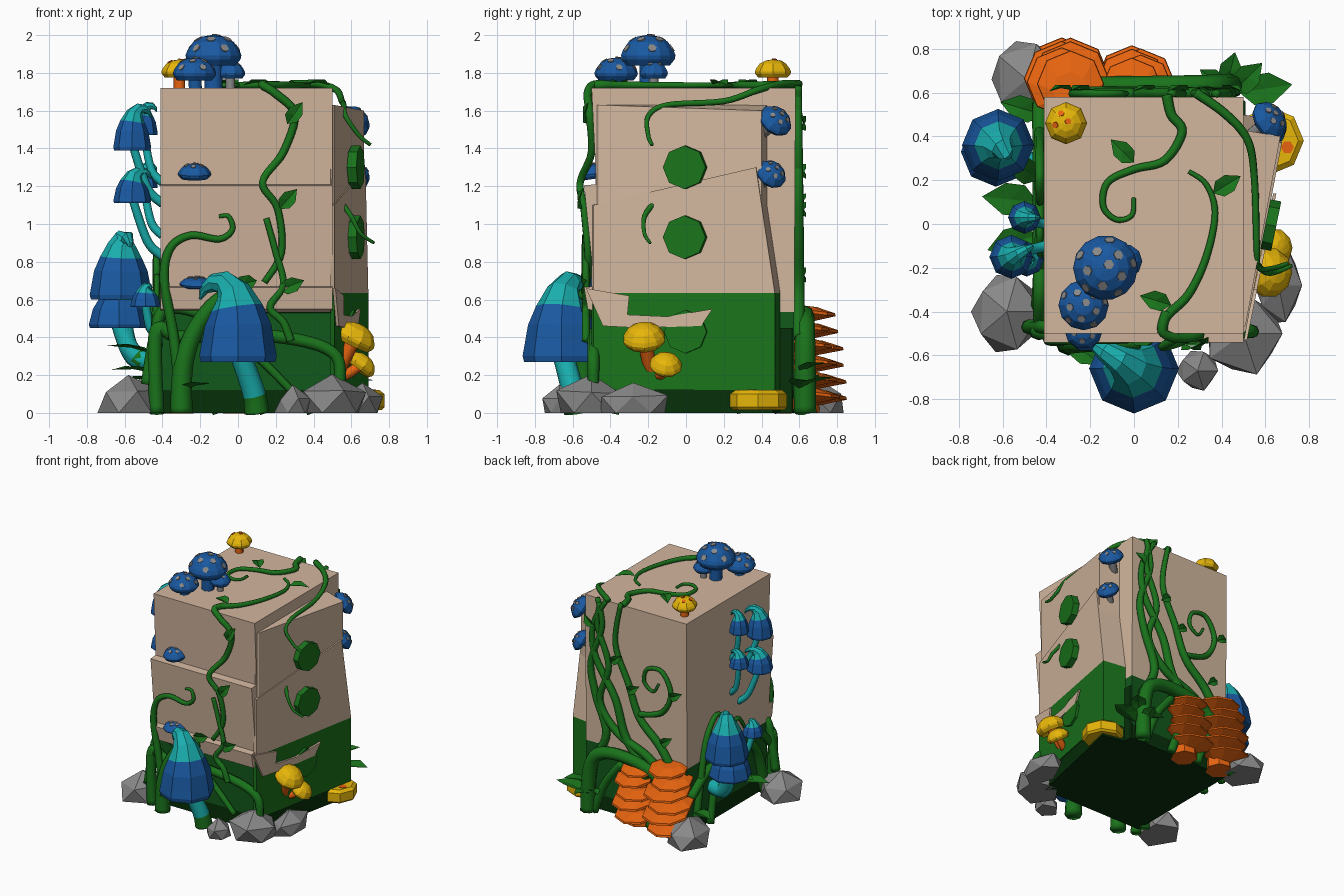
import bpy, bmesh, math, random
from mathutils import Vector as V
from mathutils.bvhtree import BVHTree

if "Cube" in bpy.data.objects:
    bpy.data.objects.remove(bpy.data.objects["Cube"])
random.seed(4)

COL = dict(beige=(.65, .475, .345), green=(.010, .17, .011), moss=(.006, .1, .011), dark_green=(.002, .03, .003),
           blue=(.010, .1, .36), teal=(.010, .42, .42), orange=(.82, .13, .005), yellow=(.8, .47, .003), grey=(.25, .25, .25))
MAT = {}
for k, c in COL.items():
    MAT[k] = bpy.data.materials.new(k)
    MAT[k].diffuse_color = (*c, 1)


def finish(bm, name, mats, smooth=False):
    bmesh.ops.recalc_face_normals(bm, faces=bm.faces)
    for f in bm.faces:
        f.smooth = smooth
    me = bpy.data.meshes.new(name)
    bm.to_mesh(me)
    bm.free()
    for m in mats:
        me.materials.append(MAT[m])
    ob = bpy.data.objects.new(name, me)
    bpy.context.collection.objects.link(ob)
    return ob


def sweep(name, rings, mats, idx=None, sides=8, axis=None, smooth=False, keep=False):
    """Rings of (point, radius) joined into a capped skin."""
    bm = bmesh.new()
    P = [V(p) for p, r in rings]
    prev, last = None, None
    for i, (p, r) in enumerate(rings):
        t = V(axis) if axis else P[min(i + 1, len(P) - 1)] - P[max(i - 1, 0)]
        t = t.normalized()
        u = last if last else (V((1, 0, 0)) if abs(t.x) < .9 else V((0, 1, 0)))
        u = (u - t * u.dot(t)).normalized()
        last = u
        w = t.cross(u)
        ring = [bm.verts.new(P[i] + (u * math.cos(a) + w * math.sin(a)) * max(r, .002))
                for a in (2 * math.pi * k / sides for k in range(sides))]
        if prev:
            for k in range(sides):
                f = bm.faces.new((prev[k], prev[(k + 1) % sides], ring[(k + 1) % sides], ring[k]))
                f.material_index = idx[i - 1] if idx else 0
        else:
            bm.faces.new(ring[::-1]).material_index = idx[0] if idx else 0
        prev = ring
    bm.faces.new(prev).material_index = idx[-1] if idx else 0
    bm.normal_update()
    tree = BVHTree.FromBMesh(bm) if keep else None
    finish(bm, name, mats, smooth)
    return tree


def spline(pts, n=6):
    pts = [V(p) for p in pts]
    q = [pts[0]] + pts + [pts[-1]]
    out = []
    for i in range(1, len(q) - 2):
        a, b, c, d = q[i - 1:i + 3]
        for k in range(n):
            t = k / n
            out.append(.5 * (2 * b + (c - a) * t + (2 * a - 5 * b + 4 * c - d) * t * t + (3 * b - a - 3 * c + d) * t ** 3))
    return out + [pts[-1]]


def tube(name, pts, r0=.022, r1=.01, mat='green', foot=0):
    s = spline(pts)
    idx = [int(p.z < foot) for p in s]
    sweep(name, [(p, r0 + (r1 - r0) * i / (len(s) - 1)) for i, p in enumerate(s)], [mat, 'green'], idx, smooth=True)


def leaf(p, d, n, L=.13):
    p, d, n = V(p), V(d).normalized(), V(n).normalized()
    s = d.cross(n).normalized()
    bm = bmesh.new()
    a, m, b = [bm.verts.new(p + d * L * t + n * h) for t, h in ((0, .01), (.5, .02), (1, .005))]
    for e in (-1, 1):
        x, y = [bm.verts.new(p + d * L * t + s * e * L * w + n * .035) for t, w in ((.25, .27), (.6, .28))]
        bm.faces.new((a, m, x))
        bm.faces.new((m, y, x))
        bm.faces.new((m, b, y))
    finish(bm, 'leaf', ['green'])


def toadstool(p, R, h, axis=(0, 0, 1), cap='blue', stem=None, foot=None, spots=0, sides=10):
    p, ax = V(p), V(axis).normalized()
    prof = [(.35, .1), (.8, 0), (.97, .2), (1, .33), (.93, .5), (.72, .78), (.4, .95), (.1, 1)]
    tree = sweep(cap + '_cap', [(p + ax * h * z, R * r) for r, z in prof], [cap], sides=sides, axis=ax, keep=True)
    if foot:
        tube('mushroom_stem', [foot, (V(foot) + p) / 2 - ax * h * .15, p + ax * h * .3], R * .32, R * .32, stem)
    u = ax.orthogonal().normalized()
    w = ax.cross(u)
    for i in range(spots):          # spots laid on the cap in three circles
        e = math.radians(80 if i == 0 else 50 if i < 6 else 22)
        a = i * 1.257 + (.63 if i > 5 else 0)
        d = (u * math.cos(a) + w * math.sin(a)) * math.cos(e) + ax * math.sin(e)
        hit, nn, _, _ = tree.ray_cast(p + ax * h * .25 + d * .5, -d)
        if hit:
            nn = nn if nn.dot(d) > 0 else -nn
            sweep('cap_spot', [(hit - nn * .003, R * .16), (hit + nn * .004, R * .16)],
                  ['grey' if cap == 'blue' else 'orange'], sides=6, axis=nn)


def hat(p, R, h, bend, stem, sr, foot=0):
    """Pointed cap with a drooping teal tip on a curved stem."""
    p, b = V(p), V(bend)
    prof = [(.5, .06, 0), (.96, 0, 0), (1, .07, 0), (.94, .22, 0), (.86, .42, 0), (.67, .62, .03), (.45, .81, .13),
            (.32, .91, .36), (.24, .91, .65), (.13, .83, .9), (.03, .72, 1)]
    sweep('pointed_cap', [(p + V((0, 0, h * z)) + b * k, R * r) for r, z, k in prof],
          ['blue', 'teal'], [0] * 5 + [1] * 6, sides=8)
    tube('pointed_cap_stem', list(stem) + [p + V((0, 0, h * .15))], sr * 1.2, sr, 'teal', foot)


def prism(name, pts, lo, hi, place, mats, cuts=()):
    """Extruded polygon, coloured in bands below the cut heights."""
    bm = bmesh.new()
    A, B = [[bm.verts.new(place(a, b, t)) for a, b in pts] for t in (lo, hi)]
    bm.faces.new(A)
    bm.faces.new(B[::-1])
    for i in range(len(pts)):
        j = (i + 1) % len(pts)
        bm.faces.new((A[i], A[j], B[j], B[i]))
    for c in cuts:
        bmesh.ops.bisect_plane(bm, geom=bm.verts[:] + bm.edges[:] + bm.faces[:], plane_co=(0, 0, c), plane_no=(0, 0, 1))
    for f in bm.faces:
        f.material_index = sum(f.calc_center_median().z < c for c in cuts)
    return finish(bm, name, mats)


# stepped cabinet body
prism('cabinet_body', [(-.5, 1.72), (-.475, 1.21), (-.54, 1.205), (-.485, .67), (-.54, .665), (-.52, .55), (-.455, .53),
                       (-.44, 0), (.57, 0), (.58, 1.72)], -.41, .5, lambda y, z, x: (x, y, z),
      ['beige', 'moss', 'dark_green'], (.535, .12))
# angled right side panels
flat = lambda x, y, z: (x, y, z)
up = prism('upper_side_panel', [(.49, -.48), (.51, -.46), (.668, .4), (.49, .43)], 1.0, 1.63, flat, ['beige'])
for v in up.data.vertices:
    if v.co.z > 1.5 and v.co.x > .6:
        v.co.z = 1.6
lower = prism('lower_side_panel', [(.49, -.5), (.51, -.49), (.69, .47), (.49, .5)], .12, 1.1, flat, ['beige', 'green'], (.635,))
for v in lower.data.vertices:       # broken, rising top edge
    if v.co.z > 1 and v.co.y > .4:
        v.co.z += .2
        v.co.y -= .1
        v.co.x -= .015 if v.co.x > .6 else 0
prism('side_plinth', [(.49, -.44), (.5, -.44), (.69, .46), (.49, .5)], 0, .12, flat, ['dark_green'])
prism('corner_moss', [(.49, .49), (.508, .49), (.508, .56), (.49, .57)], 0, .45, flat, ['dark_green'])
side = lambda y, off=0: .607 + .2 * y + off
prism('broken_side_trim', [(-.53, .66), (-.3, .62), (-.31, .52), (-.1, .51), (.14, .55), (.08, .46), (-.25, .45),
                           (-.44, .46)], 0, .015, lambda y, z, t: (side(y, t), y, z), ['beige'])
# octagonal knobs on the side
for z in (.43, .93, 1.3):
    k = V((.98, -.2, 0))
    c = V((.6, .0, z))
    sweep('side_knob', [(c, .115), (c + k * (.05 if z > .5 else .02), .115)], ['green'], sides=8, axis=k)

# toadstools on the top
toadstool((-.13, -.2, 1.84), .148, .16, stem='blue', foot=(-.13, -.2, 1.7), spots=11, sides=14)
toadstool((-.23, -.37, 1.76), .115, .12, stem='blue', foot=(-.22, -.36, 1.7), spots=11, sides=12)
toadstool((-.04, -.17, 1.77), .078, .09, stem='grey', foot=(-.04, -.17, 1.7), spots=6)
toadstool((-.31, .46, 1.775), .096, .095, cap='yellow', stem='orange', foot=(-.31, .46, 1.7), spots=3, sides=8)
# blue wall mushrooms
toadstool((.6, .46, 1.53), .095, .085, (.6, .45, .55), stem='grey', foot=(.53, .4, 1.48), spots=6)
toadstool((.61, .44, 1.25), .085, .08, (.65, .4, .5), stem='grey', foot=(.55, .38, 1.2), spots=6)
toadstool((-.23, -.48, 1.24), .088, .08, (0, -.15, 1), spots=6)
toadstool((-.22, -.49, .665), .09, .055, (0, -.15, 1), spots=6)
# yellow mushrooms on the right
toadstool((.6, -.22, .36), .115, .12, (.45, -.05, .9), 'yellow', 'orange', (.52, -.17, .2))
toadstool((.63, -.11, .23), .088, .09, (.6, .1, .8), 'yellow', 'orange', (.54, -.15, .2))
sweep('yellow_bracket', [((.62, .38, .015), .14), ((.62, .38, .03), .155), ((.62, .38, .1), .155), ((.62, .38, .12), .13)],
      ['yellow'], axis=(0, 0, 1))
sweep('bracket_spot', [((.7, .35, .117), .03), ((.7, .35, .124), .03)], ['orange'], sides=6, axis=(0, 0, 1))
# pointed mushrooms
hat((.0, -.66, .27), .205, .46, (-.2, .12, 0), [(.1, -.58, 0), (.08, -.6, .12)], .055, .07)
hat((-.62, .36, .6), .165, .36, (.05, -.05, 0), [(-.5, .28, .27), (-.58, .3, .35), (-.61, .35, .5)], .045, .3)
hat((-.63, .33, .45), .16, .24, (.02, 0, 0), [(-.42, .25, .28), (-.55, .3, .3)], .05)
for z in (1.39, 1.11):
    s = 1 if z > 1.2 else .75
    hat((-.56, -.15, z), .1, .24 * s, (.1, .05, 0), [(-.4, -.1, z - .28), (-.48, -.12, z - .2)], .022)
    hat((-.5, .03, z + .08), .075, .17 * s, (.07, 0, 0), [(-.4, .0, z - .17), (-.46, .01, z - .1)], .02)
hat((-.49, -.16, .56), .08, .12, (.03, 0, 0), [(-.4, -.1, .42), (-.46, -.13, .44)], .022)
# orange shelf fungus behind
for cx, cy, R, top, n in ((-.31, .66, .18, .54, 6), (.01, .64, .165, .46, 5)):
    for i in range(n):
        z = top - i * .088
        r = R * (.85 + .15 * min(1, i / 2)) * (1 - .04 * (i % 2))
        c = V((cx + .02 * (-1) ** i * (1 if cx < 0 else -1), cy + .008 * i - .02, z))
        sweep('shelf_fungus', [(c - V((0, .05, .05)), r * .45), (c - V((0, 0, .01)), r), (c + V((0, 0, .005)), r * .98),
                               (c + V((0, -.03, .03)), r * .55)], ['orange'], sides=8, axis=(0, .12, 1))
    sweep('fungus_core', [((cx, cy - .05, 0), .1), ((cx, cy - .07, top), .08)], ['orange'], sides=7)
# rocks
for x, y, rx, ry, h in ((.5, -.5, .2, .2, .2), (.29, -.67, .1, .1, .12), (.66, -.28, .12, .2, .15), (-.58, -.4, .17, .2, .21),
                        (-.49, .66, .18, .21, .2)):
    bm = bmesh.new()
    bmesh.ops.create_icosphere(bm, subdivisions=1, radius=1)
    for v in bm.verts:
        q = v.co * random.uniform(.85, 1.12)
        v.co = (x + q.x * rx, y + q.y * ry, max(0, .02 + q.z * h))
    finish(bm, 'rock', ['grey'])

# vines on front: points (x, z) at depth y
F = lambda pts, y=-.53: [(x, y, z) for x, z in pts]
tube('front_vine', [(.15, -.4, 1.735), (.13, -.49, 1.735), (.2, -.52, 1.69), (.3, -.51, 1.58), (.24, -.5, 1.38),
                    (.13, -.56, 1.22), (.21, -.54, 1.08), (.23, -.52, .85), (.14, -.52, .69)], .024, .018)
tube('front_vine', F([(.15, 1.03), (.2, .85), (.24, .68), (.17, .56), (.24, .48), (.28, .38)]), .016, .022)
tube('front_curl', F([(-.3, .05), (-.34, .4), (-.39, .7), (-.36, .87), (-.25, .94), (-.1, .92), (-.03, .97), (-.05, 1.04),
                      (-.1, 1.04)]), .03, .01)
tube('front_root', F([(-.3, 0), (-.29, .25), (-.22, .45), (-.1, .6), (.03, .63)], -.54), .06, .03)
tube('front_arch', F([(.54, .15), (.52, .3), (.35, .38), (0, .42), (-.3, .4), (-.42, .45), (-.44, .3), (-.43, 0)], -.49), .03, .04)
tube('front_arch', F([(.3, .1), (.1, .3), (-.15, .5), (-.38, .55), (-.44, .4), (-.48, .15)], -.47), .02, .035)
# vines on top
T = lambda pts: [(x, y, 1.735) for x, y in pts]
tube('top_curl', T([(.15, .59), (.17, .5), (.22, .42), (.14, .29), (0, .25), (-.12, .19), (-.14, .08), (-.08, .02), (-.01, .04),
                    (0, .12)]), .024, .01)
tube('top_vine', T([(.13, -.48), (.15, -.42), (.25, -.32), (.33, -.15), (.37, .05), (.33, .18), (.25, .24)]), .024, .01)
# vines on right side
tube('side_vine', [(.28, .6, 1.74), (.42, .5, 1.74), (.52, .38, 1.71), (.55, .2, 1.65), (.56, -.1, 1.63), (.57, -.2, 1.57),
                   (.64, -.2, 1.47), (.7, -.18, 1.42)], .022, .01)
tube('side_tendril', [(.55, -.17, 1.11), (.6, -.22, 1.04), (.65, -.22, .95), (.72, -.19, .9)], .016, .008)
# vines on left side
L = lambda pts: [(-.43, y, z) for y, z in pts]
tube('left_vine', L([(.5, 0), (.42, .4), (.35, .7), (.22, .85), (.1, .75), (.15, .62), (.22, .68)]), .03, .01)
tube('left_vine', L([(.3, 0), (.22, .4), (.1, .65), (-.05, .72), (-.15, .6)]), .03, .012)
tube('left_vine', L([(-.4, 0), (-.3, .35), (-.1, .55), (.05, .5)]), .045, .015)
tube('left_arch', L([(.55, .3), (.3, .45), (0, .4), (-.3, .5), (-.48, .35)]), .035, .03)
# vines on back
B = lambda pts, y=.595: [(x, y, z) for x, z in pts]
tube('back_root', B([(.44, 0), (.43, .3), (.36, .47), (.15, .52), (-.15, .45), (-.38, .2), (-.42, 0)], .63), .06, .035)
for pts in ([(.42, .4), (.3, .65), (.4, .95), (.44, 1.2), (.34, 1.5), (.38, 1.73)],
            [(-.1, .42), (.12, .65), (.22, .95), (.4, 1.25), (.42, 1.5), (.3, 1.73)],
            [(-.3, .35), (-.08, .55), (.2, .68), (.36, .9), (.28, 1.2), (.38, 1.5), (.36, 1.7)],
            [(-.38, .35), (-.2, .65), (0, .85), (.1, 1.1), (.22, 1.4), (.17, 1.74)]):
    tube('back_vine', B(pts), .036, .018)
tube('back_curl', B([(.0, .88), (-.2, .95), (-.28, 1.12), (-.2, 1.28), (-.07, 1.27), (-.04, 1.16), (-.12, 1.1), (-.17, 1.17)]),
     .024, .01)
for x in (.3, .05, -.2):
    tube('back_low_vine', B([(x + .1, 0), (x, .25), (x - .15, .45)], .61), .035, .03)

# leaves
for p, d in (((.26, -.51, 1.53), (.7, 0, 1)), ((.22, -.54, 1.08), (.7, 0, .8)), ((.22, -.52, .65), (1, 0, .4)),
             ((.1, -.52, .7), (-1, 0, -.2))):
    leaf(p, d, (0, -1, 0), .14)
for p, d in (((0, .28, 1.73), (-.8, .8, 0)), ((.36, .14, 1.73), (.8, .5, 0)), ((.17, -.37, 1.73), (-1, .3, 0))):
    leaf(p, d, (0, 0, 1), .15)
for p, d in (((.4, .6, 1.5), (1, 0, .8)), ((.1, .6, 1.05), (-1, 0, .6)), ((-.2, .6, .7), (-1, 0, .7)), ((.25, .6, 1.25), (-1, 0, .7)),
             ((-.28, .6, 1.1), (-1, 0, .5))):
    leaf(p, d, (0, 1, 0), .12)
for p, d, s in (((.42, .62, .12), (.2, .8, .3), .18), ((.48, .6, .12), (1, .15, .2), .25), ((.42, .62, .15), (-.7, .5, .2), .15),
                ((.45, .6, .2), (.7, .7, .3), .2), ((-.44, .1, .3), (-1, .1, .2), .26), ((-.44, -.05, .2), (-1, -.3, .1), .24),
                ((-.42, .5, .15), (-1, .3, .1), .2), ((-.3, -.52, .1), (.6, -.5, .2), .2), ((-.44, .2, .5), (-.5, .4, .6), .2)):
    leaf(p, d, (0, 0, 1), s)

for m in bpy.data.materials:
    if m.users and not m.is_grease_pencil:
        m.use_nodes = True
        m.node_tree.nodes["Principled BSDF"].inputs["Base Color"].default_value = m.diffuse_color
